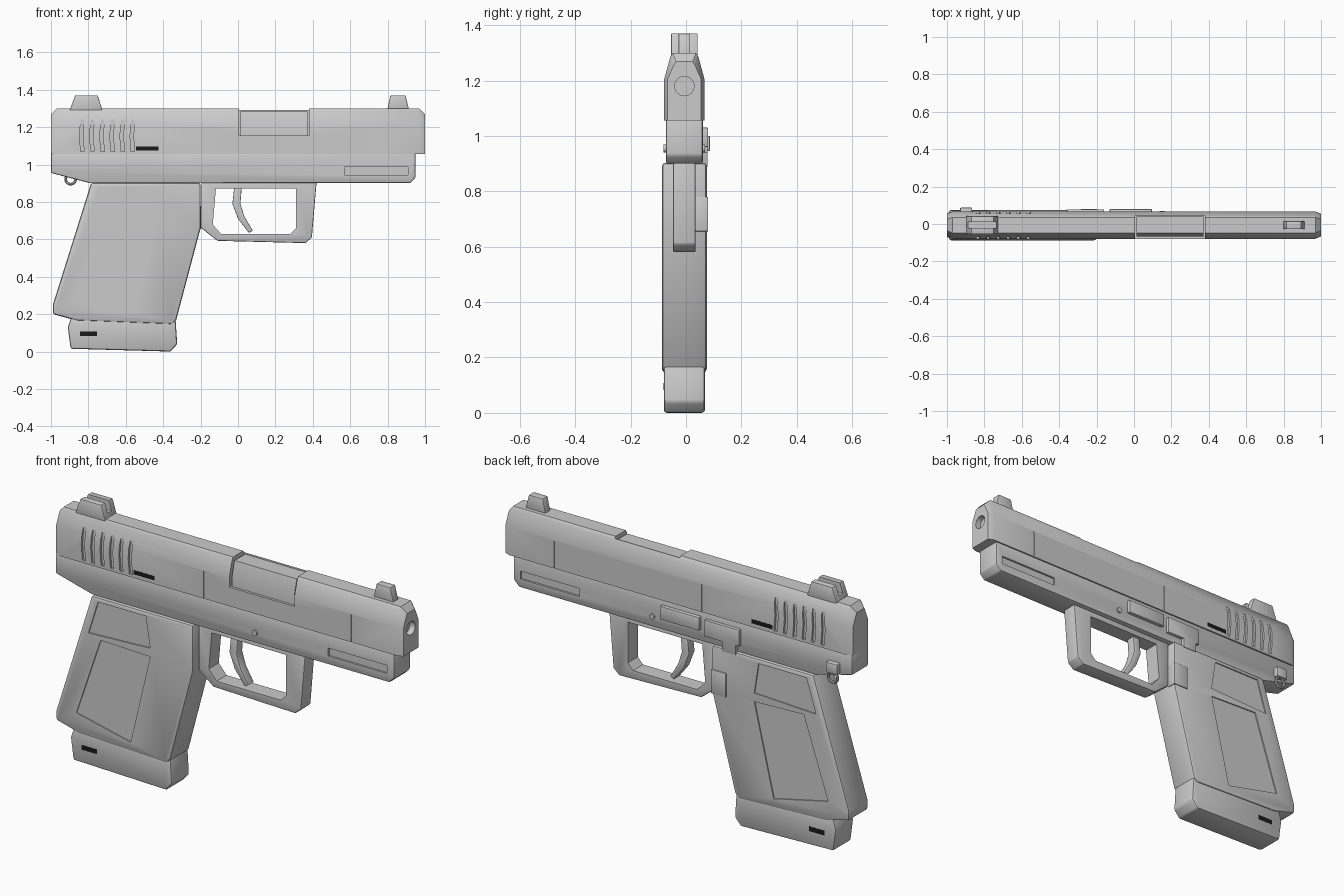
import bpy, bmesh, math
from mathutils import Vector

if "Cube" in bpy.data.objects:
    bpy.data.objects.remove(bpy.data.objects["Cube"])

CY = -0.006  # middle plane of the body

black = bpy.data.materials.new("black_mark")
black.diffuse_color = (0.01, 0.01, 0.01, 1)
black.use_nodes = True
black.node_tree.nodes["Principled BSDF"].inputs["Base Color"].default_value = black.diffuse_color


def make(name, bm, mat=None):
    bmesh.ops.recalc_face_normals(bm, faces=bm.faces)
    me = bpy.data.meshes.new(name)
    bm.to_mesh(me)
    bm.free()
    ob = bpy.data.objects.new(name, me)
    bpy.context.collection.objects.link(ob)
    if mat:
        me.materials.append(mat)
    return ob


def loft(name, rings, mat=None):
    bm = bmesh.new()
    vs = [[bm.verts.new(p) for p in r] for r in rings]
    n = len(vs[0])
    for a, b in zip(vs, vs[1:]):
        for i in range(n):
            bm.faces.new((a[i], a[(i + 1) % n], b[(i + 1) % n], b[i]))
    bm.faces.new(vs[0])
    bm.faces.new(vs[-1])
    return make(name, bm, mat)


def apply(ob, mod):
    bpy.context.view_layer.objects.active = ob
    bpy.ops.object.modifier_apply(modifier=mod.name)


def prism(name, pts, y0, y1, bevel=0, mat=None):
    """Side profile in x,z pulled from y0 to y1."""
    ob = loft(name, [[(x, y, z) for x, z in pts] for y in (y0, y1)], mat)
    if bevel:
        m = ob.modifiers.new("bevel", 'BEVEL')
        m.width, m.segments = bevel, 2
        apply(ob, m)
    return ob


def rect(x0, x1, z0, z1):
    return [(x0, z0), (x1, z0), (x1, z1), (x0, z1)]


def cylinder(name, c, r, length, axis):
    n = 24
    rings = []
    for s in (-length / 2, length / 2):
        ring = []
        for i in range(n):
            u, v = r * math.cos(math.tau * i / n), r * math.sin(math.tau * i / n)
            ring.append(Vector(c) + Vector((s, u, v) if axis == 'x' else (u, s, v)))
        rings.append(ring)
    return loft(name, rings)


def cut(ob, cutters):
    for c in cutters:
        m = ob.modifiers.new("cut", 'BOOLEAN')
        m.operation, m.solver, m.object = 'DIFFERENCE', 'EXACT', c
        apply(ob, m)
        bpy.data.objects.remove(c)


def side_cutters(pts, half, depth):
    """A pair of shallow cutters, one on each side."""
    return [prism("cutter", pts, CY + s * (half - depth), CY + s * (half + 0.1)) for s in (-1, 1)]


# Slide, with chamfered top and ends
def section(x, w, top):
    half = [(0.073 - w, 1.056), (0.073 - w, 1.204), (0.05 - w, top - 0.012), (0.042 - w, top)]
    return [(x, CY + y, z) for y, z in half] + [(x, CY - y, z) for y, z in reversed(half)]


slide = loft("slide", [section(-1, 0.012, 1.268), section(-0.97, 0, 1.3),
                       section(0.97, 0, 1.3), section(1, 0.012, 1.268)])
cuts = [prism("cutter", rect(0.005, 0.38, 1.155, 1.4), -0.2, 0.042),
        cylinder("cutter", (1, CY, 1.18), 0.035, 0.06, 'x')]
for i in range(6):
    x = -0.845 + i * 0.054
    cuts += side_cutters([(x + 0.004, 1.07), (x + 0.022, 1.07), (x + 0.016, 1.15),
                          (x + 0.022, 1.24), (x + 0.004, 1.24), (x - 0.002, 1.15)], 0.073, 0.011)
for x in (-0.14, 0.71):
    cuts += side_cutters(rect(x - 0.003, x + 0.003, 1.05, 1.2), 0.073, 0.004)
cut(slide, cuts)

# Barrel block in the opening
loft("chamber_block", [[(x, y, z) for y, z in ((-0.066, 1.14), (-0.066, 1.215), (-0.048, 1.284),
                                              (0.039, 1.284), (0.039, 1.14))] for x in (0.013, 0.372)])

# Sights
rear = prism("rear_sight", [(-0.9, 1.29), (-0.87, 1.37), (-0.75, 1.37), (-0.725, 1.29)],
             CY - 0.048, CY + 0.048, 0.004)
cut(rear, [prism("cutter", rect(-1, -0.6, 1.32, 1.5), CY - 0.016, CY + 0.016)])
prism("front_sight", [(0.797, 1.29), (0.815, 1.37), (0.895, 1.37), (0.915, 1.29)],
      CY - 0.021, CY + 0.021, 0.004)

# Frame under the slide
frame = prism("frame", [(-1, 1.06), (-1, 0.955), (-0.79, 0.9), (0.92, 0.9), (0.95, 0.93), (0.95, 1.06)],
              CY - 0.067, CY + 0.067, 0.008)
cut(frame, side_cutters(rect(0.57, 0.91, 0.945, 0.987), 0.067, 0.01))

# Grip with recessed panels
grip = prism("grip", [(-0.785, 0.903), (-0.99, 0.25), (-0.99, 0.2), (-0.86, 0.165), (-0.35, 0.145),
                      (-0.33, 0.17), (-0.2, 0.66), (-0.2, 0.903)], CY - 0.081, CY + 0.081, 0.013)
cut(grip, side_cutters([(-0.745, 0.88), (-0.47, 0.88), (-0.445, 0.72), (-0.8, 0.705)], 0.081, 0.006)
    + side_cutters([(-0.73, 0.685), (-0.445, 0.675), (-0.557, 0.2), (-0.87, 0.27)], 0.081, 0.006))

# Base plate
prism("base_plate", [(-0.89, 0.19), (-0.91, 0.13), (-0.895, 0.015), (-0.36, 0), (-0.325, 0.04),
                     (-0.335, 0.19)], CY - 0.074, CY + 0.074, 0.01)

# Trigger guard
guard = prism("trigger_guard", [(-0.196, 0.905), (-0.196, 0.66), (-0.11, 0.592), (0.36, 0.58),
                                (0.395, 0.61), (0.42, 0.905)], CY - 0.041, CY + 0.041, 0.006)
cut(guard, [prism("cutter", [(-0.118, 0.872), (0.31, 0.872), (0.31, 0.66), (0.28, 0.628),
                             (-0.09, 0.628), (-0.135, 0.68)], -0.2, 0.2)])

# Trigger
prism("trigger", [(-0.02, 0.88), (0.02, 0.88), (0.013, 0.79), (0.035, 0.72), (0.08, 0.645),
                  (0.058, 0.635), (0.0, 0.71), (-0.03, 0.79)], CY - 0.024, CY + 0.024, 0.004)

# Controls on the left side
prism("stop_lever", [(-0.36, 1.025), (-0.36, 0.94), (-0.34, 0.94), (-0.34, 0.89), (-0.26, 0.89),
                     (-0.26, 0.94), (-0.16, 0.94), (-0.16, 1.025)], 0.04, 0.078, 0.002)
prism("side_plate", rect(-0.13, 0.095, 0.96, 1.03), 0.04, 0.08, 0.004)
prism("release_button", rect(-0.285, -0.198, 0.655, 0.78), 0.03, 0.08, 0.003)
cylinder("frame_pin", (0.15, CY, 0.955), 0.014, 0.15, 'y')
prism("latch", rect(-0.93, -0.865, 0.945, 1.0), 0.04, 0.087, 0.005)
bpy.ops.mesh.primitive_torus_add(major_radius=0.027, minor_radius=0.007, major_segments=20,
                                 minor_segments=8, location=(-0.895, 0.07, 0.922),
                                 rotation=(math.pi / 2, 0, 0))
bpy.context.object.name = "latch_ring"

# Black inlays on both sides
for s, side in ((-1, "right"), (1, "left")):
    for part, r, h in (("slide", rect(-0.545, -0.425, 1.075, 1.097), 0.0735),
                       ("base", rect(-0.845, -0.755, 0.083, 0.108), 0.0745)):
        prism(f"{part}_mark_{side}", r, CY + s * 0.06, CY + s * h, 0, black)

for ob in bpy.data.objects:
    bpy.ops.object.select_all(action='DESELECT')
    ob.select_set(True)
    bpy.context.view_layer.objects.active = ob
    bpy.ops.object.shade_smooth_by_angle(angle=math.radians(30))
